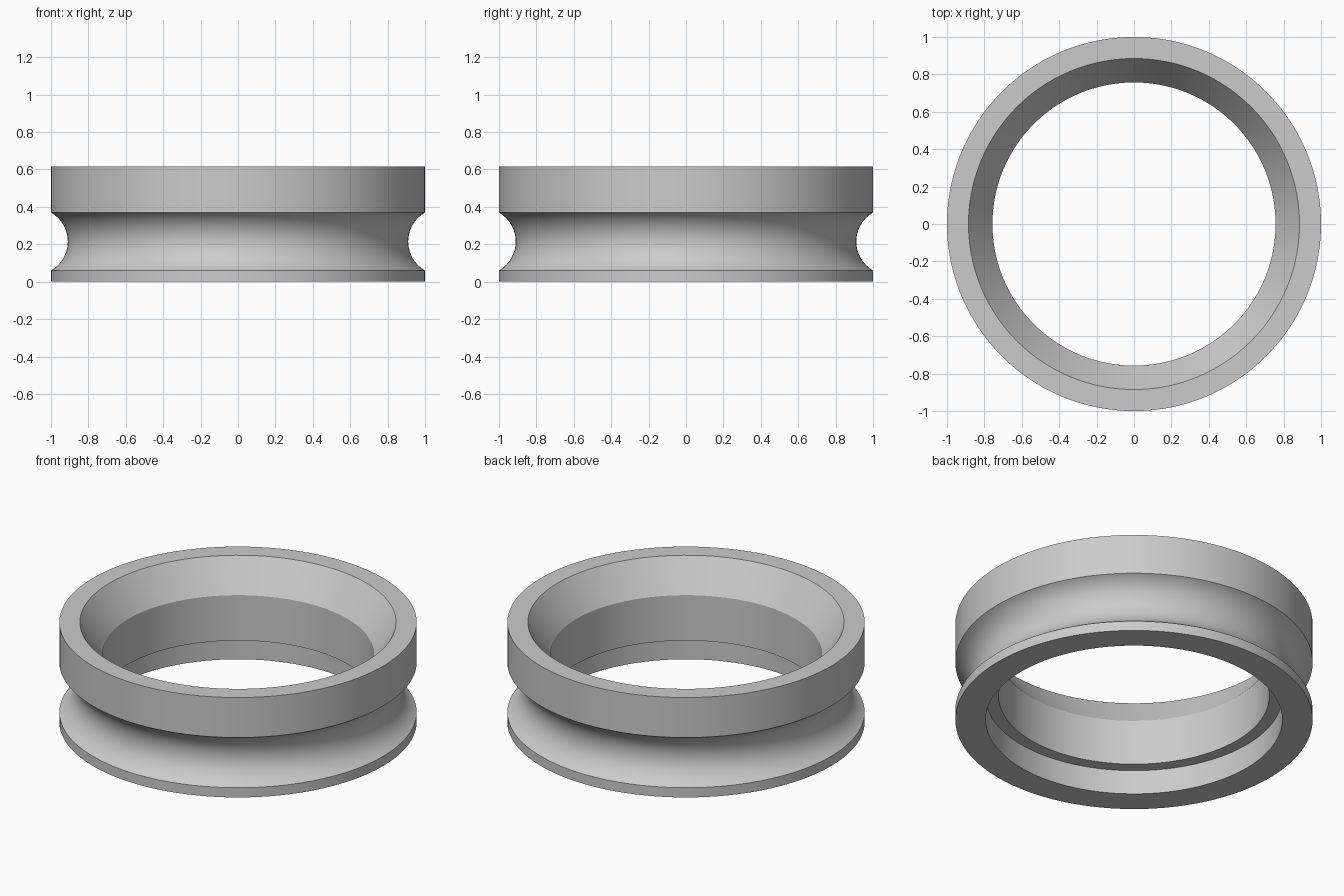
import bpy
import bmesh
import math
from mathutils import Matrix, Vector

SEGMENTS = 160
ARC_STEPS = 24

cube = bpy.data.objects.get("Cube")
if cube:
    bpy.data.objects.remove(cube, do_unlink=True)

grey = bpy.data.materials.new("light grey")
grey.use_nodes = True
colour = (0.6, 0.6, 0.6, 1)
grey.diffuse_color = colour
grey.node_tree.nodes["Principled BSDF"].inputs["Base Color"].default_value = colour


def groove(z_low, z_high, depth, radius):
    """Circular arc cut into the outer wall, listed from bottom to top."""
    half = (z_high - z_low) / 2
    r = (half ** 2 + depth ** 2) / (2 * depth)
    sweep = math.asin(half / r)
    centre_x, centre_z = radius - depth + r, (z_low + z_high) / 2
    angles = [sweep * (2 * i / ARC_STEPS - 1) for i in range(ARC_STEPS + 1)]
    return [(centre_x - r * math.cos(a), centre_z + r * math.sin(a)) for a in angles]


# Cross-section (radius, height): flange, groove, rim, funnel, bore, counterbore
profile = [(0.83, 0), (1, 0)]
profile += groove(0.06, 0.37, 0.09, 1)
profile += [(1, 0.617), (0.885, 0.617), (0.757, 0.43), (0.757, 0.15), (0.83, 0.15)]

# Revolve the closed section around the vertical axis
bm = bmesh.new()
rings = []
for s in range(SEGMENTS):
    turn = Matrix.Rotation(math.tau * s / SEGMENTS, 3, "Z")
    rings.append([bm.verts.new(turn @ Vector((r, 0, z))) for r, z in profile])
for s, ring in enumerate(rings):
    following = rings[(s + 1) % SEGMENTS]
    for i in range(len(profile)):
        j = (i + 1) % len(profile)
        bm.faces.new((ring[i], following[i], following[j], ring[j]))
bmesh.ops.recalc_face_normals(bm, faces=bm.faces)

mesh = bpy.data.meshes.new("grooved_ring")
bm.to_mesh(mesh)
bm.free()
mesh.materials.append(grey)
ring_object = bpy.data.objects.new("grooved_ring", mesh)
bpy.context.collection.objects.link(ring_object)

# Smooth the round walls while keeping the machined edges crisp
bpy.ops.object.select_all(action="DESELECT")
ring_object.select_set(True)
bpy.context.view_layer.objects.active = ring_object
bpy.ops.object.shade_smooth_by_angle(angle=math.radians(25))
